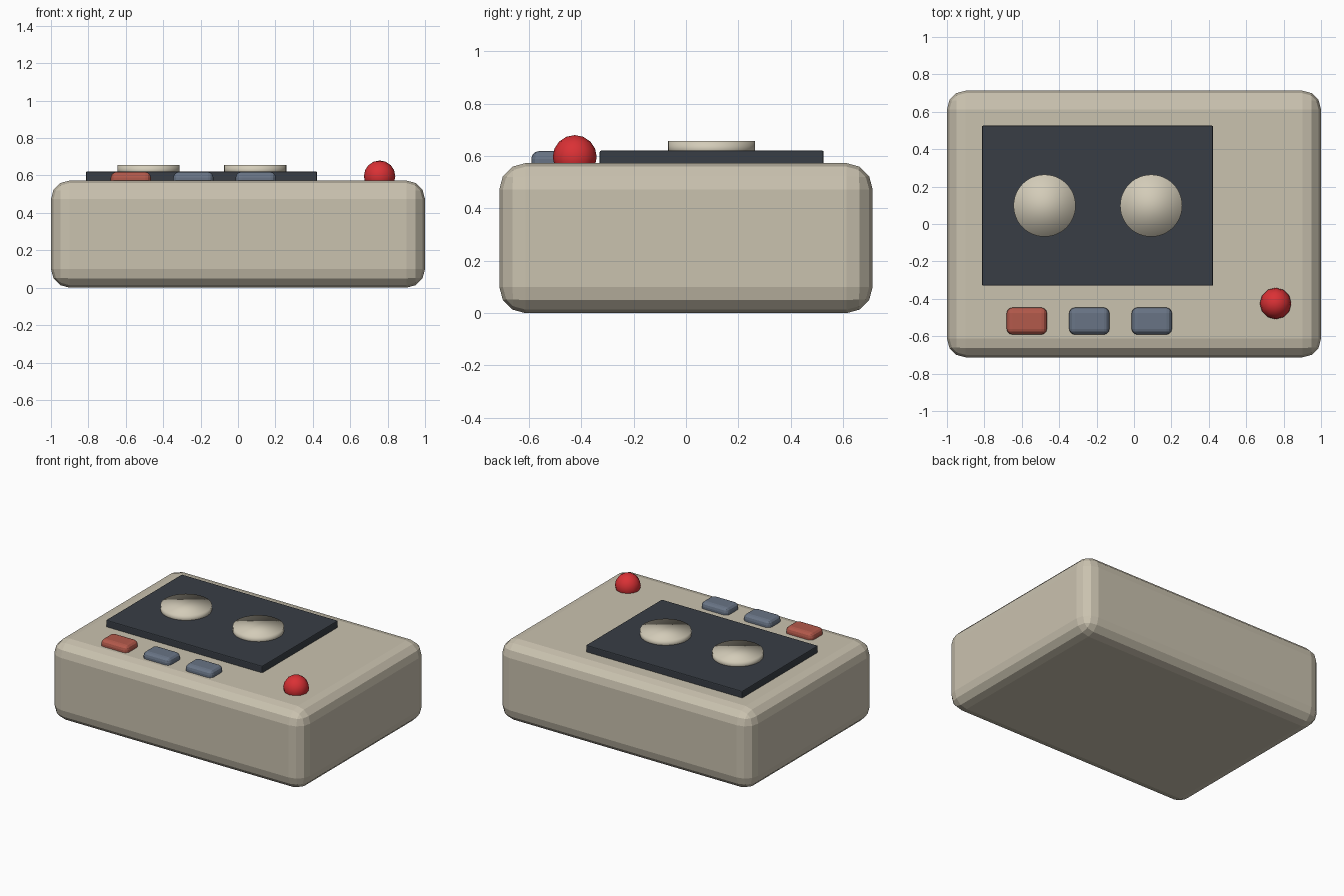
import bpy

cube = bpy.data.objects.get("Cube")
if cube:
    bpy.data.objects.remove(cube, do_unlink=True)


def material(name, rgb):
    mat = bpy.data.materials.new(name)
    mat.use_nodes = True
    color = (*rgb, 1.0)
    mat.diffuse_color = color
    mat.node_tree.nodes["Principled BSDF"].inputs["Base Color"].default_value = color
    return mat


beige = material("warm_beige", (0.59, 0.54, 0.43))
cream = material("cream", (0.65, 0.60, 0.48))
charcoal = material("charcoal", (0.04, 0.048, 0.06))
brick = material("brick_red", (0.45, 0.10, 0.07))
slate = material("slate_blue", (0.14, 0.175, 0.235))
scarlet = material("scarlet", (0.70, 0.03, 0.035))


def finish(name, mat):
    obj = bpy.context.object
    obj.name = name
    obj.data.name = name
    obj.data.materials.append(mat)
    return obj


def rounded_box(name, mat, center, size, z0, z1, bevel, segments):
    """Box between two heights with rounded edges."""
    bpy.ops.mesh.primitive_cube_add(size=1, location=(*center, (z0 + z1) / 2))
    obj = finish(name, mat)
    obj.scale = (*size, z1 - z0)
    bpy.ops.object.transform_apply(location=False, rotation=False, scale=True)
    mod = obj.modifiers.new("rounded_edges", "BEVEL")
    mod.width = bevel
    mod.segments = segments
    return obj


# Case and dark deck plate
rounded_box("case", beige, (0, 0), (2, 1.426), 0, 0.573, 0.1, 3)
rounded_box("deck_plate", charcoal, (-0.195, 0.098), (1.235, 0.856), 0.54, 0.621, 0.006, 2)

# Pair of reels, softly shaded over the rim
for side, x in (("right", -0.478), ("left", 0.092)):
    bpy.ops.mesh.primitive_cylinder_add(vertices=48, radius=0.166, depth=0.057,
                                        location=(x, 0.098, 0.6285))
    finish(side + "_reel", cream)
    bpy.ops.object.shade_smooth()

# Row of three push buttons
for i, mat in enumerate((brick, slate, slate)):
    rounded_box(f"button_{i + 1}", mat, (-0.573 + 0.334 * i, -0.519),
                (0.215, 0.144), 0.53, 0.619, 0.03, 3)

# Round knob sunk into the top
bpy.ops.mesh.primitive_uv_sphere_add(segments=12, ring_count=8, radius=0.084,
                                     location=(0.757, -0.425, 0.596))
finish("knob", scarlet)
bpy.ops.object.shade_smooth()
